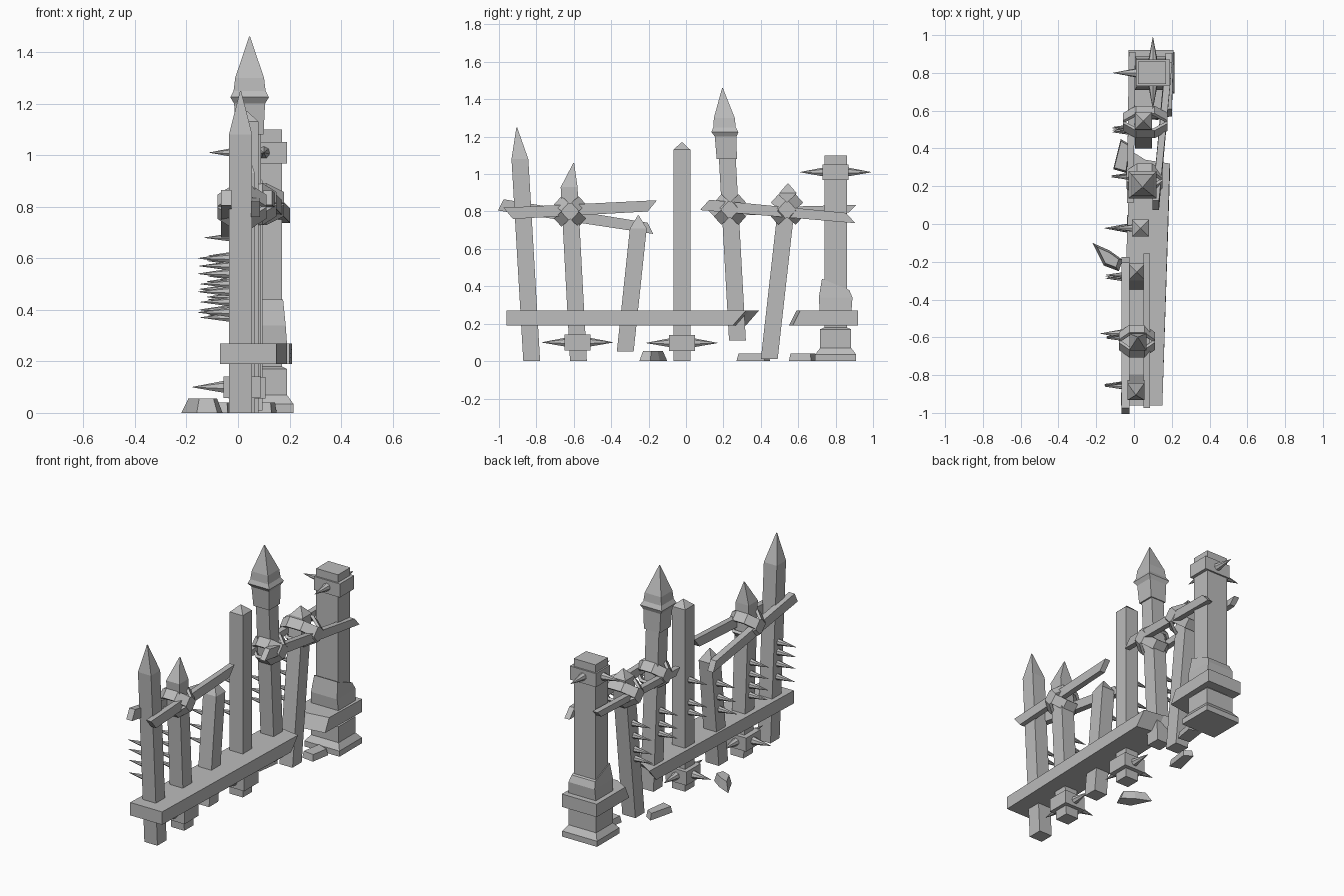
import bpy, bmesh, math
from mathutils import Vector, Matrix

cube = bpy.data.objects.get("Cube")
if cube:
    bpy.data.objects.remove(cube)

grey = bpy.data.materials.new("weathered grey")
grey.use_nodes = True
COLOR = (0.5, 0.5, 0.5, 1)
grey.diffuse_color = COLOR
grey.node_tree.nodes["Principled BSDF"].inputs["Base Color"].default_value = COLOR


def finish(bm, name):
    bmesh.ops.recalc_face_normals(bm, faces=bm.faces)
    mesh = bpy.data.meshes.new(name)
    bm.to_mesh(mesh)
    bm.free()
    mesh.materials.append(grey)
    obj = bpy.data.objects.new(name, mesh)
    bpy.context.collection.objects.link(obj)
    return obj


def bridge(bm, rings, caps=True, closed=False):
    """Skin a list of vertex rings."""
    n = len(rings[0])
    pairs = list(zip(rings, rings[1:] + rings[:1])) if closed else list(zip(rings, rings[1:]))
    for a, b in pairs:
        for i in range(n):
            j = (i + 1) % n
            bm.faces.new((a[i], a[j], b[j], b[i]))
    if caps and not closed:
        bm.faces.new(rings[0])
        bm.faces.new(rings[-1])


def loft(name, sections):
    """Rectangular sections (x, y, z, half x, half y) stacked upwards."""
    bm = bmesh.new()
    rings = [[bm.verts.new((x + sx * hx, y + sy * hy, z))
              for sx, sy in ((-1, -1), (1, -1), (1, 1), (-1, 1))]
             for x, y, z, hx, hy in sections]
    bridge(bm, rings)
    return finish(bm, name)


def prism(name, outline, z0, z1, slant=0.0):
    """Flat outline in x, y raised from z0 to z1; slant shrinks the top."""
    bm = bmesh.new()
    mid = sum((Vector(p) for p in outline), Vector((0, 0))) / len(outline)
    rings = []
    for z, k in ((z0, 1), (z1, 1 - slant)):
        rings.append([bm.verts.new((*(mid + (Vector(p) - mid) * k), z)) for p in outline])
    bridge(bm, rings)
    return finish(bm, name)


def plank(name, start, end, thick, height, skew=0.03):
    """Board between two points with slanted broken ends."""
    bm = bmesh.new()
    rings = []
    for p, s in ((start, -skew), (end, skew)):
        rings.append([bm.verts.new((p[0] + a * thick / 2, p[1] + b * s, p[2] + b * height / 2))
                      for a, b in ((-1, -1), (1, -1), (1, 1), (-1, 1))])
    bridge(bm, rings)
    return finish(bm, name)


def spike(name, base, direction, length=0.12, radius=0.024):
    bm = bmesh.new()
    bmesh.ops.create_cone(bm, cap_ends=True, segments=7, radius1=radius,
                          radius2=0.001, depth=length)
    d = Vector(direction)
    turn = d.to_track_quat("Z", "Y").to_matrix().to_4x4()
    bm.transform(Matrix.Translation(Vector(base) + d * length / 2) @ turn)
    return finish(bm, name)


def binding(name, centre, hx, hy, tilt):
    """Eight-sided strap looped round a post and tilted about x."""
    bm = bmesh.new()
    rings = []
    for i in range(8):
        a = math.tau * (i + 0.5) / 8
        c, s = math.cos(a), math.sin(a)
        rings.append([bm.verts.new((c * (hx + t), s * (hy + t), z))
                      for t, z in ((0, -0.03), (0.018, -0.03), (0.018, 0.03), (0, 0.03))])
    bridge(bm, rings, closed=True)
    bm.transform(Matrix.Translation(centre) @ Matrix.Rotation(math.radians(tilt), 4, "X"))
    return finish(bm, name)


# Leaning posts: name, x, base (y, z), shoulder (y, z), tip (y, z), stud heights
H = 0.045
posts = [
    ("front_post", 0.01, (-0.825, 0), (-0.888, 1.08), (-0.905, 1.25), (0.39, 0.47, 0.54, 0.6)),
    ("second_post", 0.02, (-0.575, 0), (-0.625, 0.93), (-0.6, 1.06), (0.37, 0.43, 0.5, 0.57)),
    ("short_post", 0.015, (-0.325, 0.05), (-0.255, 0.71), (-0.255, 0.78), (0.4, 0.48, 0.57)),
    ("middle_post", 0.035, (-0.022, 0), (-0.022, 1.13), (-0.022, 1.17), (0.48, 0.54, 0.68)),
    ("tall_post", 0.045, (0.275, 0.11), (0.22, 1.1), None, (0.45, 0.51, 0.59)),
    ("rear_post", 0.05, (0.445, 0.01), (0.545, 0.9), (0.545, 0.95), (0.38, 0.44, 0.53, 0.61)),
]
for name, x, base, top, tip, studs in posts:
    sections = [(x, *base, H, H), (x, *top, H, H)]
    if tip:
        sections.append((x, *tip, 0.002, 0.002))
    loft(name, sections)
    for i, z in enumerate(studs):
        t = (z - base[1]) / (top[1] - base[1])
        y = base[0] + t * (top[0] - base[0])
        spike(f"{name}_stud_{i + 1}", (x - H + 0.005, y, z), (-1, 0, 0), 0.125, 0.02)

# Flared finial on the tall post
loft("tall_post_finial", [
    (0.045, 0.218, 1.08, 0.054, 0.054), (0.045, 0.212, 1.2, 0.06, 0.058),
    (0.045, 0.208, 1.225, 0.075, 0.072), (0.045, 0.206, 1.25, 0.062, 0.06),
    (0.045, 0.205, 1.3, 0.056, 0.056), (0.045, 0.195, 1.46, 0.002, 0.002)])

# Stone pillar with plinth and ragged sleeve
PX, PY = 0.095, 0.8
loft("pillar", [(PX, PY, z, hx, hy) for z, hx, hy in (
    (0, 0.12, 0.11), (0.035, 0.12, 0.11), (0.07, 0.095, 0.083),
    (0.17, 0.095, 0.083), (0.18, 0.075, 0.06), (1.1, 0.075, 0.06))])
sleeve = loft("pillar_sleeve", [(PX, PY, 0.27, 0.095, 0.085),
                                (PX, PY, 0.34, 0.09, 0.09), (PX, PY, 0.41, 0.08, 0.073)])
for v in sleeve.data.vertices:
    if v.co.z > 0.4:
        v.co.z += 0.03 if v.co.y < PY else -0.03

# Spiked collars on the pillar and two of the posts
for name, x, y, z, hx, hy, hz in (
        ("pillar_collar", PX + 0.005, PY, 1.01, 0.09, 0.07, 0.042),
        ("second_post_collar", 0.015, -0.58, 0.1, 0.072, 0.07, 0.042),
        ("middle_post_collar", 0.035, -0.022, 0.097, 0.072, 0.07, 0.042)):
    loft(name, [(x, y, z - hz, hx, hy), (x, y, z + hz, hx, hy)])
    for tag, d, off in (("front", (0, -1, 0), hy), ("rear", (0, 1, 0), hy), ("side", (-1, 0, 0), hx)):
        spike(f"{name}_{tag}_spike", Vector((x, y, z)) + Vector(d) * off, d)

# Lower rail with snapped end, and its remnant at the pillar
rail = prism("lower_rail", [(-0.07, -0.96), (0.15, -0.96), (0.19, 0.32), (0.06, 0.34), (-0.02, 0.39)],
             0.19, 0.27)
stub = prism("rail_remnant", [(-0.03, 0.64), (0.06, 0.59), (0.2, 0.61), (0.21, 0.92), (-0.03, 0.92)],
             0.19, 0.27)
for v in rail.data.vertices:
    if v.co.y > 0 and v.co.z < 0.2:
        v.co.y -= 0.07
for v in stub.data.vertices:
    if v.co.y < 0.7 and v.co.z < 0.2:
        v.co.y -= 0.04

# Upper boards nailed across the posts
plank("front_outer_board", (0.067, -0.95, 0.79), (0.067, -0.18, 0.83), 0.035, 0.06, 0.025)
plank("front_inner_board", (-0.045, -0.99, 0.835), (-0.045, -0.19, 0.71), 0.04, 0.06, -0.015)
plank("rear_outer_board", (0.115, 0.1, 0.835), (0.185, 0.88, 0.765), 0.035, 0.055, -0.025)
plank("rear_inner_board", (-0.02, 0.13, 0.795), (-0.01, 0.89, 0.815), 0.035, 0.04, 0.02)

# Crossed straps at the joints
for name, c, hx in (("second_post", (0.015, -0.62, 0.8), 0.085),
                    ("tall_post", (0.055, 0.235, 0.81), 0.085),
                    ("rear_post", (0.06, 0.54, 0.81), 0.11)):
    for tag, tilt in (("rising", 42), ("falling", -42)):
        binding(f"{name}_{tag}_strap", Vector(c), hx, 0.078, tilt)

# Fallen chunks on the ground
prism("leaf_shaped_chunk", [(-0.22, -0.1), (-0.13, -0.14), (-0.06, -0.19), (-0.08, -0.25),
                            (-0.16, -0.22)], 0, 0.055, 0.3)
prism("slab_chunk", [(-0.11, 0.29), (-0.04, 0.27), (-0.02, 0.42), (-0.07, 0.45)], 0, 0.04, 0.12)
prism("pillar_chunk", [(0.05, 0.56), (0.13, 0.55), (0.15, 0.67), (0.07, 0.7)], 0, 0.04, 0.12)
